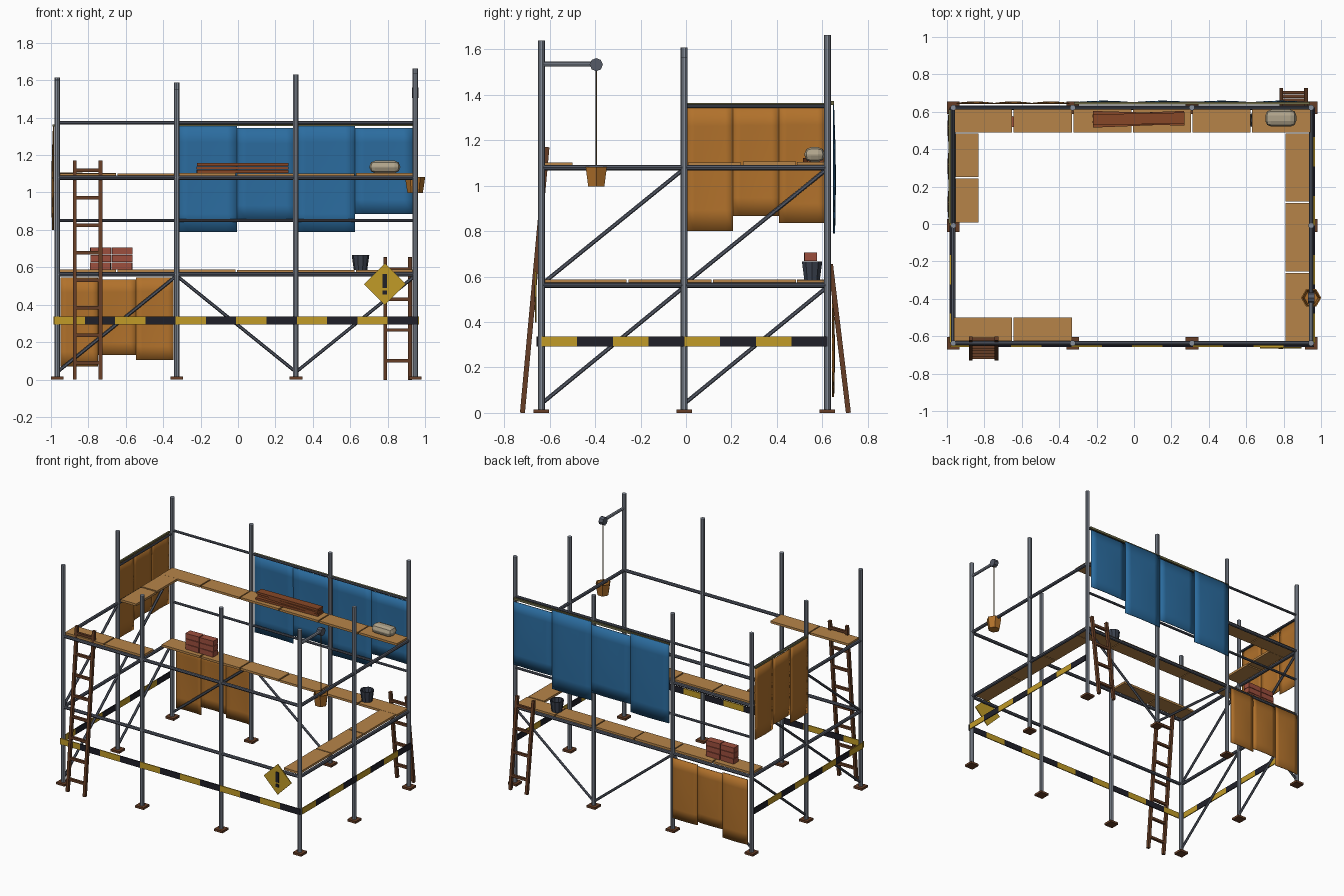
import bpy, bmesh, math, random
from mathutils import Vector

if "Cube" in bpy.data.objects:
    bpy.data.objects.remove(bpy.data.objects["Cube"])
random.seed(4)

def mat(name, hexcol):
    m = bpy.data.materials.new(name)
    rgb = [int(hexcol[i:i + 2], 16) / 255 for i in (0, 2, 4)]
    m.diffuse_color = [c ** 2.2 for c in rgb] + [1]
    m.use_nodes = True
    m.node_tree.nodes["Principled BSDF"].inputs["Base Color"].default_value = m.diffuse_color
    return m

STEEL, DARK = mat("steel", "868d99"), mat("dark_steel", "555a66")
PLANK, WOOD = mat("plank", "b5834a"), mat("dark_wood", "66402a")
BLUE, TAN, OLIVE = mat("blue_sheet", "2f6c9e"), mat("tan_sheet", "b0712f"), mat("batten", "6d6a48")
YEL, BLK = mat("yellow", "c09a2c"), mat("black", "25252d")
BRICK, TIMBER = mat("brick", "9c5040"), mat("timber", "86492b")
SACK, PAIL, ROPE = mat("sack", "aea28a"), mat("pail", "3d434f"), mat("rope", "77603f")

def finish(name, bm, m):
    bmesh.ops.recalc_face_normals(bm, faces=bm.faces)
    me = bpy.data.meshes.new(name)
    bm.to_mesh(me)
    bm.free()
    me.materials.append(m)
    ob = bpy.data.objects.new(name, me)
    bpy.context.collection.objects.link(ob)
    return ob

def box(name, c, s, m, rot=(0, 0, 0)):
    bm = bmesh.new()
    bmesh.ops.create_cube(bm, size=1)
    for v in bm.verts:
        v.co = Vector(a * b for a, b in zip(v.co, s))
    ob = finish(name, bm, m)
    ob.location, ob.rotation_euler = c, rot
    return ob

def tube(name, a, b, r, m, sides=8):
    a, b = Vector(a), Vector(b)
    bm = bmesh.new()
    bmesh.ops.create_cone(bm, cap_ends=True, segments=sides, radius1=r, radius2=r, depth=(b - a).length)
    ob = finish(name, bm, m)
    ob.location = (a + b) / 2
    ob.rotation_euler = (b - a).to_track_quat('Z', 'Y').to_euler()
    return ob

def bucket(name, c, r0, r1, h, m, sides):
    # open pail: outer wall plus inner wall and floor
    bm = bmesh.new()
    rings = []
    for r, z in ((r0, 0), (r1, h), (r1 - .007, h), (r0 - .005, .012)):
        rings.append([bm.verts.new((r * math.cos(t), r * math.sin(t), z))
                      for t in (2 * math.pi * i / sides for i in range(sides))])
    for p, q in zip(rings, rings[1:]):
        for i in range(sides):
            j = (i + 1) % sides
            bm.faces.new((p[i], p[j], q[j], q[i]))
    bm.faces.new(rings[0])
    bm.faces.new(rings[-1])
    ob = finish(name, bm, m)
    ob.location = c

def sheet(name, side, a0, a1, z0, z1, off, m):
    # hanging sheet with a slight belly
    bm = bmesh.new()
    n, grid = 6, []
    for i in range(n + 1):
        u, row = i / n, []
        for j in range(n + 1):
            w = j / n
            d = off + .008 * math.sin(math.pi * u) * math.sin(math.pi * w * .8)
            a, z = a0 + (a1 - a0) * u, z1 + (z0 - z1) * w
            row.append(bm.verts.new((a, d, z) if side == "back" else (-d, a, z)))
        grid.append(row)
    for i in range(n):
        for j in range(n):
            bm.faces.new((grid[i][j], grid[i + 1][j], grid[i + 1][j + 1], grid[i][j + 1]))
    ob = finish(name, bm, m)
    mod = ob.modifiers.new("thickness", 'SOLIDIFY')
    mod.thickness, mod.offset = .005, 0
    for p in ob.data.polygons:
        p.use_smooth = True

X = [-.966, -.328, .31, .947]
Y = [-.637, -.008, .622]
L, R, F, B = X[0], X[3], Y[0], Y[2]

# uprights with base plates
posts = [(0, 0, 1.60), (1, 0, 1.55), (2, 0, 1.63), (3, 0, 1.64), (0, 1, 1.608), (3, 1, 1.565),
         (0, 2, 1.615), (1, 2, 1.588), (2, 2, 1.55), (3, 2, 1.663)]
for i, j, h in posts:
    tube("upright", (X[i], Y[j], .01), (X[i], Y[j], h), .0155, STEEL, 10)
    box("base_plate", (X[i], Y[j], .008), (.068, .068, .016), WOOD)

# ledgers on two levels, guard rails at the back
for z in (.562, 1.08):
    for y in (F, B):
        tube("long_ledger", (L, y, z), (R, y, z), .012, DARK)
    for x in (L, R):
        tube("short_ledger", (x, F, z), (x, B, z), .012, DARK)
for z in (.85, 1.372):
    tube("guard_rail", (L, B, z), (R, B, z), .009, DARK)

# diagonal braces: zigzag at the back, rising on the left
for i in range(3):
    za, zb = (.04, .555) if i % 2 == 0 else (.555, .04)
    tube("back_brace", (X[i], B, za), (X[i + 1], B, zb), .009, DARK, 6)
for j in range(2):
    for za, zb in ((.04, .555), (.565, 1.075)):
        tube("side_brace", (L, Y[j], za), (L, Y[j + 1], zb), .009, DARK, 6)

# plank decks
def deck(axis, start, end, n, across, z):
    step = (end - start) / n
    for k in range(n):
        c = start + step * (k + .5)
        zz = z + random.uniform(-.002, .002)
        if axis == "x":
            box("plank", (c, across, zz), (abs(step) - .008, .125, .016), PLANK)
        else:
            box("plank", (across, c, zz), (.125, abs(step) - .008, .016), PLANK)

deck("x", L, R, 6, .552, 1.096)
deck("x", L, R, 6, .552, .578)
deck("x", L, X[1], 2, -.563, 1.096)
deck("y", .005, .488, 2, -.893, 1.096)
deck("y", -.63, .488, 3, .872, .578)

# hanging sheets and their battens
edges = [-.318, -.006, .31, .626, .937]
for k, (z0, z1) in enumerate(((.79, 1.365), (.848, 1.345), (.79, 1.365), (.885, 1.345))):
    sheet("blue_sheet", "back", edges[k], edges[k + 1], z0, z1, .649, BLUE)
box("back_batten", (.31, .645, 1.364), (1.26, .012, .016), OLIVE)
for k, (z0, z1) in enumerate(((.80, 1.355), (.867, 1.345), (.835, 1.355))):
    sheet("side_sheet", "left", .004 + .203 * k, .207 + .203 * k, z0, z1, .987, TAN)
box("side_batten", (-.985, .308, 1.358), (.012, .61, .012), OLIVE)
tube("side_sheet_rail", (L, Y[1], 1.35), (L, B, 1.35), .008, DARK)
for k, (z0, z1) in enumerate(((.07, .545), (.13, .535), (.105, .545))):
    sheet("lower_sheet", "back", -.95 + .202 * k, -.748 + .202 * k, z0, z1, .645, TAN)

# hazard barrier on the front, right and left
for k in range(12):
    w = (R - L + .03) / 12
    box("barrier_front", (L - .015 + w * (k + .5), -.654, .315), (w, .007, .044), (YEL, BLK)[k % 2])
for x in (R + .017, L - .017):
    for k in range(8):
        w = (B - F) / 8
        box("barrier_side", (x, F + w * (k + .5), .315), (.007, w, .044), (YEL, BLK)[k % 2])

# warning sign
box("warning_sign", (.785, -.661, .51), (.158, .007, .158), YEL, (0, math.pi / 4, 0))
box("warning_bar", (.785, -.666, .526), (.024, .004, .075), BLK)
box("warning_dot", (.785, -.666, .465), (.024, .004, .022), BLK)

# ladders
def ladder(x0, x1, y0, y1, h, rungs):
    tilt = math.atan2(y0 - y1, h)
    for x in (x0, x1):
        box("ladder_stile", (x, (y0 + y1) / 2, h / 2), (.02, .022, math.hypot(h, y1 - y0)), WOOD, (tilt, 0, 0))
    for z in rungs:
        box("ladder_rung", ((x0 + x1) / 2, y0 + (y1 - y0) * z / h, z), (x1 - x0, .018, .018), WOOD)

ladder(-.873, -.735, -.72, -.612, 1.17, [.09 + .147 * k for k in range(8)])
ladder(.787, .919, .715, .636, .655, [.10, .265, .43, .59])

# hoist arm, pulley, rope and bucket
tube("hoist_arm", (R, F, 1.535), (R, -.39, 1.535), .011, STEEL)
tube("pulley", (R - .017, -.395, 1.533), (R + .017, -.395, 1.533), .029, DARK)
tube("hoist_rope", (R, -.395, 1.53), (R, -.395, 1.015), .004, ROPE, 6)
bucket("hoist_bucket", (R, -.395, .997), .041, .054, .085, TAN, 6)

# items on the decks
bucket("pail", (.655, .555, .586), .036, .047, .08, PAIL, 10)
for r in range(3):
    for c in range(2):
        box("brick", (-.735 + .115 * c, .548, .607 + .04 * r), (.109, .055, .037), BRICK,
            (0, 0, random.uniform(-.05, .05)))
for k, (a, y) in enumerate(((.04, .56), (-.03, .565), (.02, .562))):
    box("stacked_timber", (.025, y, 1.113 + .018 * k), (.49, .07 - .006 * k, .016), TIMBER, (0, 0, a))
sack = box("cement_sack", (.785, .566, 1.137), (.165, .09, .066), SACK)
bev = sack.modifiers.new("round", 'BEVEL')
bev.width, bev.segments = .03, 2
